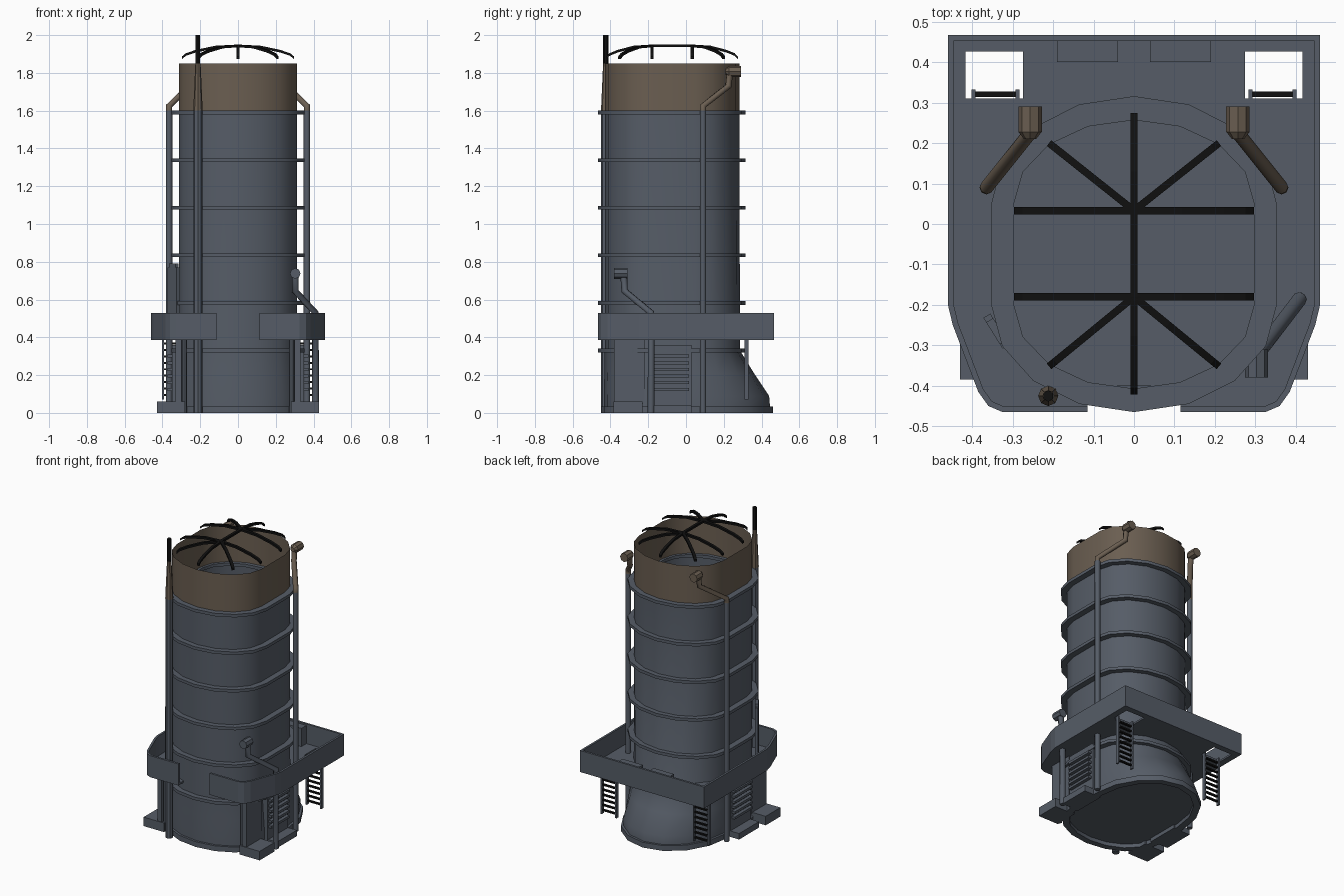
import bpy, bmesh
from math import sin, cos, pi, radians
from mathutils import Vector, Matrix

cube = bpy.data.objects.get("Cube")
if cube:
    bpy.data.objects.remove(cube, do_unlink=True)


def material(name, rgb):
    m = bpy.data.materials.new(name)
    m.use_nodes = True
    m.diffuse_color = (*rgb, 1)
    m.node_tree.nodes["Principled BSDF"].inputs["Base Color"].default_value = (*rgb, 1)
    return m


SLATE = material("slate grey", (0.092, 0.108, 0.135))
BROWN = material("dull brown", (0.145, 0.112, 0.082))
BLACK = material("soot black", (0.005, 0.005, 0.005))
BAND = 1.6  # height where the brown top begins


def finish(name, bm, *mats, smooth=False):
    bmesh.ops.recalc_face_normals(bm, faces=bm.faces)
    mesh = bpy.data.meshes.new(name)
    bm.to_mesh(mesh)
    bm.free()
    for m in mats:
        mesh.materials.append(m)
    if smooth:
        mesh.polygons.foreach_set("use_smooth", [True] * len(mesh.polygons))
        mesh.set_sharp_from_angle(angle=radians(35))
    ob = bpy.data.objects.new(name, mesh)
    bpy.context.collection.objects.link(ob)
    return ob


def box(name, lo, hi, mat=SLATE, turn=0):
    lo, hi = Vector(lo), Vector(hi)
    bm = bmesh.new()
    move = Matrix.Translation((lo + hi) / 2) @ Matrix.Rotation(turn, 4, "Z")
    bmesh.ops.create_cube(bm, size=1, matrix=move @ Matrix.Diagonal((*(hi - lo), 1)))
    return finish(name, bm, mat)


def side_box(name, s, x, y, z, mat=SLATE):
    xs = sorted((s * x[0], s * x[1]))
    return box(name, (xs[0], y[0], z[0]), (xs[1], y[1], z[1]), mat)


def rod(name, a, b, r1, r2, mat=SLATE, sides=8):
    a, b = Vector(a), Vector(b)
    bm = bmesh.new()
    turn = (b - a).to_track_quat("Z", "Y").to_matrix().to_4x4()
    bmesh.ops.create_cone(bm, cap_ends=True, segments=sides, radius1=r1, radius2=r2,
                          depth=(b - a).length, matrix=Matrix.Translation((a + b) / 2) @ turn)
    return finish(name, bm, mat, smooth=sides > 6)


def pipe(name, points, r, mat=SLATE):
    cu = bpy.data.curves.new(name, "CURVE")
    cu.dimensions = "3D"
    cu.bevel_depth, cu.bevel_resolution, cu.use_fill_caps = r, 2, True
    sp = cu.splines.new("POLY")
    sp.points.add(len(points) - 1)
    for p, co in zip(sp.points, points):
        p.co = (*co, 1)
    cu.materials.append(mat)
    ob = bpy.data.objects.new(name, cu)
    bpy.context.collection.objects.link(ob)
    return ob


def oval(z, hx, front, back):
    # two half ellipses joined by straight sides
    pts = []
    for i in range(9):
        t = pi * i / 8
        pts.append((hx * cos(t), 0.05 + back * sin(t), z))
    for i in range(9):
        t = pi + pi * i / 8
        pts.append((hx * cos(t), -0.2 + front * sin(t), z))
    return pts


def loft(name, rings, *mats, close=False, smooth=True):
    bm = bmesh.new()
    loops = [[bm.verts.new(p) for p in oval(*r)] for r in rings]
    pairs = list(zip(loops, loops[1:])) + ([(loops[-1], loops[0])] if close else [])
    for a, b in pairs:
        for i in range(len(a)):
            j = (i + 1) % len(a)
            f = bm.faces.new((a[i], a[j], b[j], b[i]))
            if len(mats) > 1 and f.calc_center_median().z > BAND:
                f.material_index = 1
    if name == "base_floor":
        bm.faces.new(loops[0])
    return finish(name, bm, *mats, smooth=smooth)


# Funnel casing with flared back, foot rim and floor
loft("funnel_casing", [(0.03, 0.33, 0.235, 0.395), (0.09, 0.33, 0.235, 0.39),
                       (0.21, 0.321, 0.232, 0.31), (0.33, 0.313, 0.23, 0.236),
                       (BAND, 0.313, 0.23, 0.232), (1.85, 0.313, 0.23, 0.232)], SLATE, BROWN)
loft("foot_rim", [(0, 0.3, 0.21, 0.37), (0, 0.345, 0.25, 0.41),
                  (0.035, 0.345, 0.25, 0.41), (0.035, 0.3, 0.21, 0.37)],
     SLATE, close=True)
loft("base_floor", [(0.025, 0.325, 0.23, 0.39), (0.03, 0.325, 0.23, 0.39)], SLATE)

# Stiffening hoops
for k in range(6):
    z = 0.33 + k * 0.252
    loft("hoop", [(z - 0.01, 0.297, 0.207, 0.207), (z - 0.01, 0.353, 0.265, 0.266),
                  (z + 0.01, 0.353, 0.265, 0.266), (z + 0.01, 0.297, 0.207, 0.207)],
         SLATE, close=True)

# Platform deck with two ladder openings
half = [(0.115, -0.465), (0.325, -0.465), (0.36, -0.45), (0.385, -0.415),
        (0.448, -0.25), (0.46, -0.2), (0.46, 0.467)]
outline = half + [(-x, y) for x, y in reversed(half)]
holes = [[(s * x, y) for x, y in ((0.275, 0.31), (0.417, 0.31), (0.417, 0.427), (0.275, 0.427))]
         for s in (1, -1)]
bm = bmesh.new()
for loop in [outline + [(-0.115, -0.4), (0.115, -0.4)]] + holes:
    vs = [bm.verts.new((x, y, 0.392)) for x, y in loop]
    for i, v in enumerate(vs):
        bm.edges.new((v, vs[(i + 1) % len(vs)]))
bmesh.ops.triangle_fill(bm, use_beauty=True, edges=bm.edges, normal=(0, 0, 1))
deck = finish("platform_deck", bm, SLATE)
mod = deck.modifiers.new("thickness", "SOLIDIFY")
mod.thickness, mod.offset = 0.012, 0

# Solid bulwark around the platform, open at the front
bm = bmesh.new()
low = [bm.verts.new((x, y, 0.386)) for x, y in outline]
top = [bm.verts.new((x, y, 0.53)) for x, y in outline]
for i in range(len(low) - 1):
    bm.faces.new((low[i], low[i + 1], top[i + 1], top[i]))
mesh = bpy.data.meshes.new("bulwark")
bm.to_mesh(mesh)
bm.free()
mesh.materials.append(SLATE)
wall = bpy.data.objects.new("bulwark", mesh)
bpy.context.collection.objects.link(wall)
mod = wall.modifiers.new("thickness", "SOLIDIFY")
mod.thickness, mod.offset, mod.use_even_offset = 0.014, -1, True

for s in (1, -1):
    # Locker against the back bulwark
    side_box("deck_locker", s, (0.04, 0.19), (0.4, 0.455), (0.39, 0.52))
    # Ladder under the deck opening
    for x in (0.288, 0.397):
        side_box("ladder_rail", s, (x - 0.005, x + 0.005), (0.31, 0.332), (0.07, 0.4))
    for k in range(9):
        z = 0.095 + k * 0.034
        side_box("ladder_rung", s, (0.29, 0.395), (0.314, 0.328), (z - 0.005, z + 0.005), BLACK)
    # Louvred side housing
    side_box("louvre_housing", s, (0.29, 0.35), (-0.19, 0.03), (0, 0.36))
    side_box("louvre_foot", s, (0.3, 0.415), (-0.18, 0.03), (0, 0.04))
    for k in range(6):
        z = 0.125 + k * 0.035
        side_box("louvre_slat", s, (0.34, 0.372), (-0.175, 0.015), (z - 0.008, z + 0.008))
    # Front corner supports
    side_box("corner_foot", s, (0.28, 0.43), (-0.385, -0.23), (0, 0.06))
    side_box("corner_panel", s, (0.3, 0.33), (-0.38, -0.22), (0.05, 0.39))
    rod("corner_post", (s * 0.285, -0.36, 0), (s * 0.285, -0.36, 0.39), 0.014, 0.014)
    # Tall exhaust pipe with hooded outlet
    x, y = s * 0.365, 0.09
    pipe("exhaust_pipe", [(x, y, 0), (x, y, BAND)], 0.017)
    pipe("exhaust_pipe_top", [(x, y, BAND), (x, y, 1.625), (s * 0.257, 0.225, 1.73),
                              (s * 0.257, 0.232, 1.8)], 0.017, BROWN)
    rod("exhaust_hood", (s * 0.257, 0.228, 1.808), (s * 0.257, 0.29, 1.808), 0.029, 0.029, BROWN)
    rod("exhaust_hood_back", (s * 0.257, 0.21, 1.808), (s * 0.257, 0.228, 1.808),
        0.015, 0.029, BROWN)

# Small bent vent on the left
pipe("vent_pipe", [(0.41, -0.185, 0), (0.41, -0.185, 0.53), (0.303, -0.325, 0.645),
                   (0.303, -0.33, 0.735)], 0.018)
rod("vent_hood", (0.303, -0.31, 0.738), (0.303, -0.38, 0.738), 0.028, 0.028)

# Slim upright vent trunk on the right
box("vent_trunk", (-0.35, -0.31, 0.39), (-0.33, -0.22, 0.77), turn=radians(32))
box("vent_trunk_cap", (-0.35, -0.297, 0.77), (-0.33, -0.233, 0.79), turn=radians(32))

# Front mast in three stages
mx, my = -0.212, -0.425
rod("mast_lower", (mx, my, 0), (mx, my, BAND), 0.024, 0.024, SLATE)
rod("mast_middle", (mx, my, BAND), (mx, my, 1.85), 0.025, 0.014, BROWN)
rod("mast_tip", (mx, my, 1.85), (mx, my, 2), 0.014, 0.014, BLACK, sides=6)


# Curved cage bars over the mouth
def bar(name, path):
    bm = bmesh.new()
    pts = [Vector(p) for p in path]
    flat = pts[-1] - pts[0]
    side = Vector((-flat.y, flat.x, 0)).normalized() * 0.009
    up = Vector((0, 0, 0.007))
    rows = [[bm.verts.new(p + q) for q in (side + up, side - up, -side - up, up - side)] for p in pts]
    for a, b in zip(rows, rows[1:]):
        for i in range(4):
            bm.faces.new((a[i], a[(i + 1) % 4], b[(i + 1) % 4], b[i]))
    bm.faces.new(rows[0])
    bm.faces.new(rows[-1])
    finish(name, bm, BLACK)


BEND = [(0, 1.943), (0.4, 1.937), (0.75, 1.915), (0.93, 1.897), (1, 1.88)]


def arm(name, start, end):
    a, b = Vector((*start, 0)), Vector((*end, 0))
    bar(name, [a.lerp(b, t) + Vector((0, 0, z)) for t, z in BEND])


bar("cage_spine", [(0, -0.18, 1.943), (0, 0.033, 1.943)])
for hub, tip, diagonal in ((0.033, 0.275, 0.2), (-0.18, -0.422, -0.352)):
    arm("cage_end_bar", (0, hub), (0, tip))
    for s in (1, -1):
        arm("cage_cross_bar", (0, hub), (s * 0.297, hub))
        arm("cage_diagonal_bar", (0, hub), (s * 0.21, diagonal))
